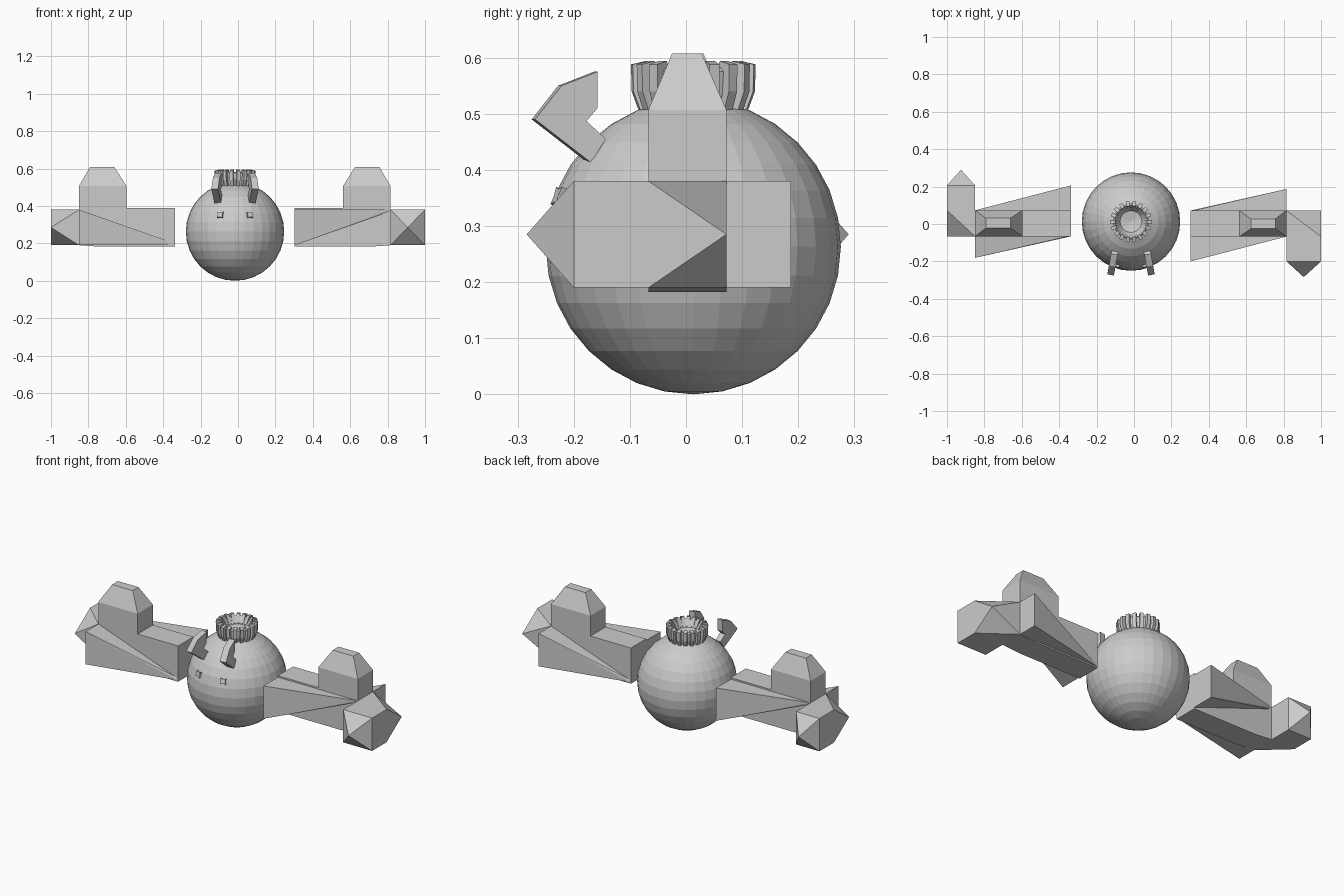
import bpy, bmesh, math
from mathutils import Vector, Matrix

if "Cube" in bpy.data.objects:
    bpy.data.objects.remove(bpy.data.objects["Cube"])

CX, CY, R = -0.016, 0.013, 0.263   # body centre and radius


def finish(bm, name):
    bmesh.ops.recalc_face_normals(bm, faces=bm.faces)
    me = bpy.data.meshes.new(name)
    bm.to_mesh(me)
    bm.free()
    ob = bpy.data.objects.new(name, me)
    bpy.context.collection.objects.link(ob)
    return ob


def hull(name, pts):
    bm = bmesh.new()
    for p in pts:
        bm.verts.new(p)
    bmesh.ops.convex_hull(bm, input=bm.verts)
    bmesh.ops.dissolve_limit(bm, angle_limit=0.01, verts=bm.verts, edges=bm.edges)
    return finish(bm, name)


def rect(x0, x1, y0, y1, z):
    return [(x, y, z) for x in (x0, x1) for y in (y0, y1)]


def prism(name, profile, depth, matrix):
    # profile in local XY, extruded symmetrically along local Z
    bm = bmesh.new()
    f = bm.faces.new([bm.verts.new((a, b, -depth / 2)) for a, b in profile])
    ext = bmesh.ops.extrude_face_region(bm, geom=[f])
    vs = [g for g in ext['geom'] if isinstance(g, bmesh.types.BMVert)]
    bmesh.ops.translate(bm, verts=vs, vec=(0, 0, depth))
    bm.transform(matrix)
    return finish(bm, name)


# round body
bm = bmesh.new()
bmesh.ops.create_uvsphere(bm, u_segments=32, v_segments=16, radius=R)
bm.transform(Matrix.Translation((CX, CY, R)))
finish(bm, "body")

# crown: lathed collar with a hollow bowl
profile = [(0.082, 0.495), (0.092, 0.535), (0.096, 0.575), (0.088, 0.582),
           (0.058, 0.545), (0.0, 0.535)]
bm = bmesh.new()
vs = [bm.verts.new((r, 0, z)) for r, z in profile]
es = [bm.edges.new(p) for p in zip(vs, vs[1:])]
bmesh.ops.spin(bm, geom=vs + es, axis=(0, 0, 1), cent=(0, 0, 0),
               angle=math.tau, steps=32)
bmesh.ops.remove_doubles(bm, verts=bm.verts, dist=1e-4)
bm.transform(Matrix.Translation((CX, CY, 0)))
finish(bm, "crown_collar")

# crown pleats around the collar
blade = [(0.075, 0.5), (0.098, 0.508), (0.110, 0.54), (0.111, 0.588),
         (0.085, 0.594), (0.06, 0.55)]
for i in range(18):
    m = (Matrix.Translation((CX, CY, 0)) @ Matrix.Rotation(math.tau * i / 18, 4, 'Z')
         @ Matrix.Rotation(math.pi / 2, 4, 'X'))
    prism("crown_pleat", blade, 0.019, m)

# hooked horns and star-shaped eyes
horn = [(-0.16, 0.575), (-0.225, 0.55), (-0.273, 0.49), (-0.172, 0.413),
        (-0.145, 0.455), (-0.18, 0.487), (-0.16, 0.51)]
star = [(0.023 if i % 2 else 0.012) for i in range(8)]
star = [(-0.0 + r * math.cos(i * math.pi / 4), r * math.sin(i * math.pi / 4))
        for i, r in enumerate(star)]
to_yz = Matrix(((0, 0, 1, 0), (1, 0, 0, 0), (0, 1, 0, 0), (0, 0, 0, 1)))
for s in (-1, 1):
    turn = (Matrix.Translation((CX + s * 0.098, -0.21, 0))
            @ Matrix.Rotation(s * math.radians(10), 4, 'Z')
            @ Matrix.Translation((0, 0.21, 0)))
    prism("horn", horn, 0.036, turn @ to_yz)
    n = Vector((s * 0.075, -0.228, 0.085)).normalized()
    q = n.to_track_quat('Z', 'Y').to_matrix().to_4x4()
    prism("eye", star, 0.016,
          Matrix.Translation(Vector((CX, CY, R)) + n * (R + 0.002)) @ q)

# arms: one is the other turned half way round
A, B = -0.067, 0.072      # core width
LO, HI = 0.19, 0.38


def arm(s, near, far, end):
    side = "right" if s > 0 else "left"

    def part(name, pts):
        hull(f"{side}_{name}",
             [p if s > 0 else (-p[0], 0.006 - p[1], p[2]) for p in pts])

    part("arm_core", rect(near, near + 0.4, A, B, 0.182) + rect(near, near + 0.4, A, B, 0.389)
         + rect(far, far, A, B, LO) + rect(far, far, A, B, 0.386))
    # side wedges tapering to a point
    part("arm_front_wedge", [(near, y, z) for y in (-0.2, A + 0.002) for z in (LO, HI)]
         + [(far, A, HI), (far, A + 0.004, HI - 0.01)])
    part("arm_back_wedge", [(far, y, z) for y in (0.187, B - 0.002) for z in (LO, HI)]
         + [(near, B, LO), (near, B - 0.004, LO + 0.01)])
    # block with tapered top
    part("arm_tower", rect(far - 0.253, far, A, B, HI) + rect(far - 0.253, far, A, B, 0.507)
         + rect(far - 0.19, far - 0.058, -0.025, 0.028, 0.607))
    # elbow with cut corner and pyramid tip
    mid = (LO + HI) / 2
    pts = [((far + end) / 2, -0.284, mid), (end, B, mid)]
    for z in (LO, HI):
        pts += [(far, -0.2, z), (end, -0.2, z), (end, A, z), (far, B, z)]
    part("arm_fist", pts)


arm(1, 0.303, 0.815, 1.0)
arm(-1, 0.338, 0.85, 1.0)
